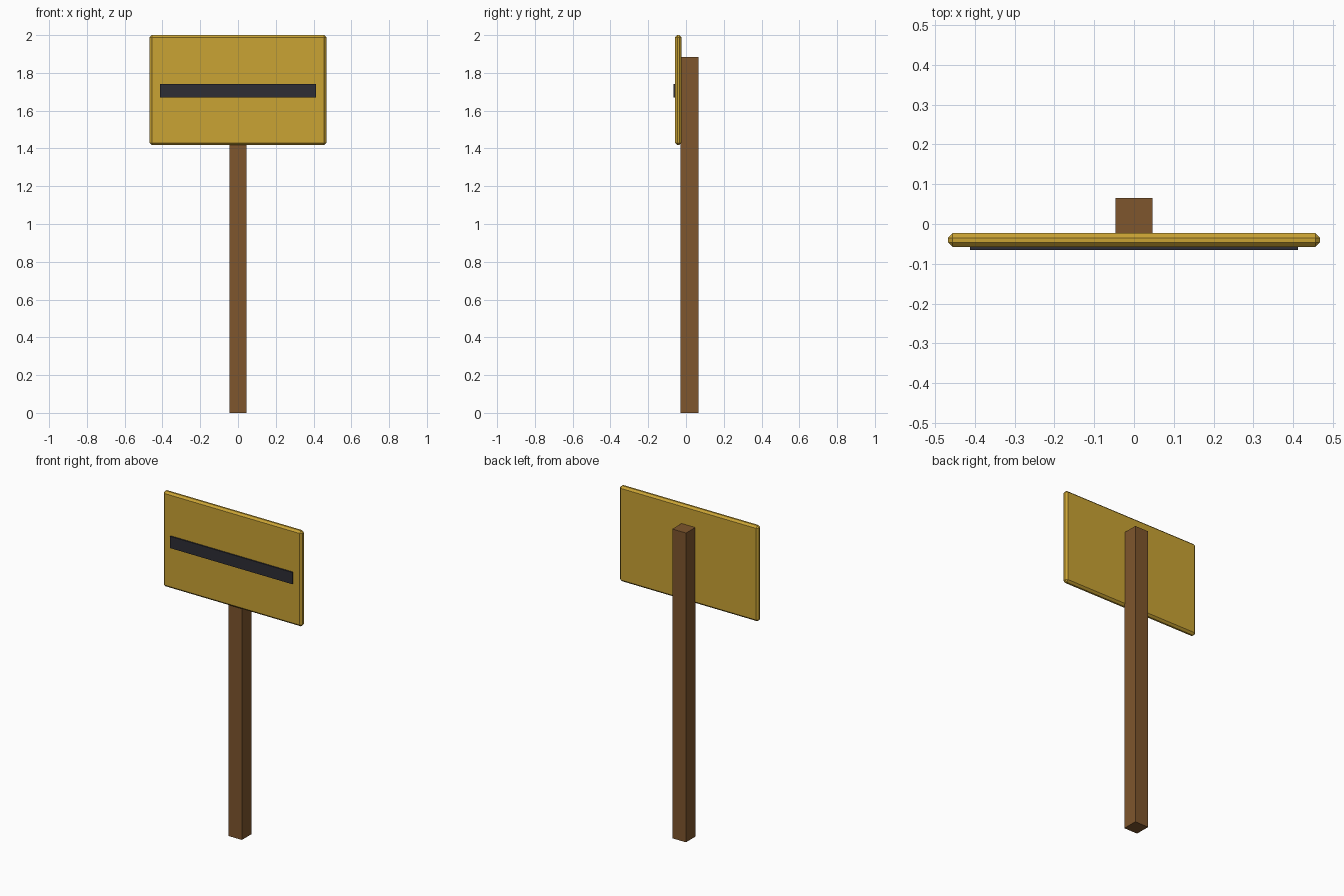
import bpy

cube = bpy.data.objects.get("Cube")
if cube:
    bpy.data.objects.remove(cube, do_unlink=True)


def material(name, rgb):
    mat = bpy.data.materials.new(name)
    mat.use_nodes = True
    colour = (*rgb, 1)
    mat.diffuse_color = colour
    mat.node_tree.nodes["Principled BSDF"].inputs["Base Color"].default_value = colour
    return mat


def box(name, low, high, mat, chamfer=0):
    """Box between two opposite corners, with optional flat chamfered edges."""
    bpy.ops.mesh.primitive_cube_add(
        size=1, location=[(a + b) / 2 for a, b in zip(low, high)])
    obj = bpy.context.object
    obj.name = name
    obj.scale = [b - a for a, b in zip(low, high)]
    bpy.ops.object.transform_apply(location=False, rotation=False, scale=True)
    obj.data.materials.append(mat)
    if chamfer:
        bevel = obj.modifiers.new("chamfer", "BEVEL")
        bevel.width = chamfer
        bevel.segments = 1
    return obj


brown = material("brown wood", (0.21, 0.092, 0.026))
yellow = material("mustard yellow", (0.59, 0.366, 0.034))
charcoal = material("charcoal", (0.026, 0.026, 0.036))

# Square post behind the board
box("post", (-0.046, -0.028, 0), (0.046, 0.066, 1.884), brown)

# Chamfered sign board
box("sign_board", (-0.468, -0.058, 1.418), (0.468, -0.023, 2), yellow, 0.012)

# Thin stripe plate on the front of the board
box("stripe", (-0.412, -0.066, 1.67), (0.412, -0.0575, 1.742), charcoal)
